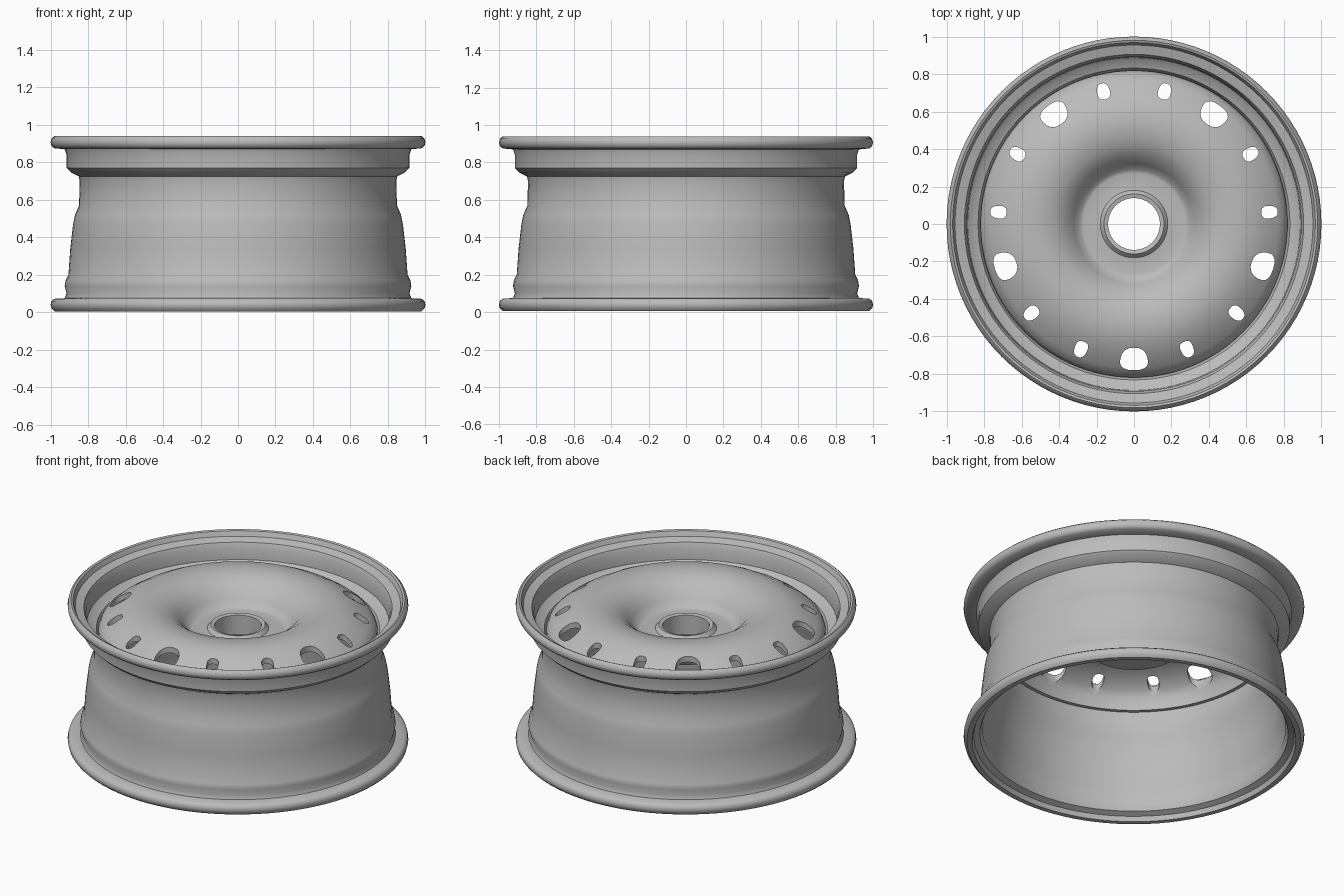
import bpy, bmesh
from math import cos, sin, pi, radians, copysign

if "Cube" in bpy.data.objects:
    bpy.data.objects.remove(bpy.data.objects["Cube"])

steel = bpy.data.materials.new("grey_steel")
steel.use_nodes = True
GREY = (0.5, 0.5, 0.5, 1)
steel.diffuse_color = GREY
steel.node_tree.nodes["Principled BSDF"].inputs["Base Color"].default_value = GREY


def finish(name, bm):
    bmesh.ops.recalc_face_normals(bm, faces=bm.faces)
    mesh = bpy.data.meshes.new(name)
    bm.to_mesh(mesh)
    bm.free()
    mesh.materials.append(steel)
    obj = bpy.data.objects.new(name, mesh)
    bpy.context.collection.objects.link(obj)
    return obj


def activate(obj):
    bpy.ops.object.select_all(action='DESELECT')
    obj.select_set(True)
    bpy.context.view_layer.objects.active = obj


def smooth(obj, angle=38):
    activate(obj)
    bpy.ops.object.shade_smooth_by_angle(angle=radians(angle))


def lathe(name, profile, steps=96):
    """Turn a closed (radius, height) outline around the z axis."""
    bm = bmesh.new()
    rings = [[bm.verts.new((r * cos(2 * pi * i / steps), r * sin(2 * pi * i / steps), z))
              for r, z in profile] for i in range(steps)]
    n = len(profile)
    for i in range(steps):
        a, b = rings[i], rings[(i + 1) % steps]
        for j in range(n):
            k = (j + 1) % n
            bm.faces.new((a[j], b[j], b[k], a[k]))
    return finish(name, bm)


# Rim barrel: outside from bottom to top, then back down the inside
rim_outside = [(0.95, 0.005), (0.98, 0.005), (0.995, 0.02), (1.0, 0.04), (0.995, 0.06),
               (0.98, 0.072), (0.925, 0.075), (0.915, 0.1), (0.925, 0.14), (0.92, 0.17),
               (0.905, 0.2), (0.895, 0.34), (0.88, 0.47), (0.87, 0.52), (0.848, 0.57),
               (0.845, 0.7), (0.85, 0.725), (0.89, 0.745), (0.915, 0.77), (0.915, 0.84),
               (0.925, 0.87), (0.98, 0.875), (0.995, 0.887), (1.0, 0.907), (0.995, 0.927),
               (0.98, 0.94)]
rim_inside = [(0.968, 0.935), (0.955, 0.905), (0.905, 0.89), (0.892, 0.86), (0.888, 0.785),
              (0.87, 0.77), (0.832, 0.755), (0.818, 0.73), (0.818, 0.56), (0.84, 0.51),
              (0.865, 0.34), (0.88, 0.19), (0.895, 0.13), (0.89, 0.09), (0.905, 0.05),
              (0.94, 0.035)]
smooth(lathe("rim_barrel", rim_outside + rim_inside))

# Dished centre disc with raised hub collar
disc_top = [(0.138, 0.775), (0.16, 0.78), (0.18, 0.757), (0.27, 0.748), (0.29, 0.755),
            (0.32, 0.795), (0.36, 0.845), (0.42, 0.885), (0.5, 0.905), (0.57, 0.905),
            (0.64, 0.89), (0.71, 0.855), (0.77, 0.815), (0.805, 0.785), (0.819, 0.75),
            (0.819, 0.67)]
disc_under = [(0.795, 0.67), (0.79, 0.745), (0.76, 0.785), (0.7, 0.825), (0.63, 0.857),
              (0.55, 0.87), (0.47, 0.86), (0.4, 0.83), (0.35, 0.77), (0.315, 0.68),
              (0.285, 0.65), (0.138, 0.65)]
disc = lathe("centre_disc", disc_top + disc_under)

# Vent holes: five wide ones, each flanked by two small ones
bm = bmesh.new()


def vent(angle, radius, half_width, half_depth, taper, sides=20):
    ca, sa = cos(angle), sin(angle)
    outline = []
    for i in range(sides):
        t = 2 * pi * i / sides
        u = copysign(abs(cos(t)) ** 0.8, cos(t))
        v = copysign(abs(sin(t)) ** 0.8, sin(t)) * (1 + taper * u)
        r, w = radius + half_depth * u, half_width * v
        outline.append((r * ca - w * sa, r * sa + w * ca))
    low, high = [[bm.verts.new((x, y, z)) for x, y in outline] for z in (0.6, 1.1)]
    bm.faces.new(low[::-1])
    bm.faces.new(high)
    for i in range(sides):
        k = (i + 1) % sides
        bm.faces.new((low[i], low[k], high[k], high[i]))


for n in range(5):
    middle = radians(54 + 72 * n)
    vent(middle, 0.72, 0.073, 0.06, 0.15)
    for side in (-1, 1):
        vent(middle + side * radians(23), 0.726, 0.034, 0.044, -0.1)
cutter = finish("vent_cutter", bm)
cutter.hide_render = True

cut = disc.modifiers.new("vents", 'BOOLEAN')
cut.object = cutter
cut.operation = 'DIFFERENCE'
cut.solver = 'EXACT'
activate(disc)
bpy.ops.object.modifier_apply(modifier=cut.name)
bpy.data.objects.remove(cutter)
smooth(disc)
